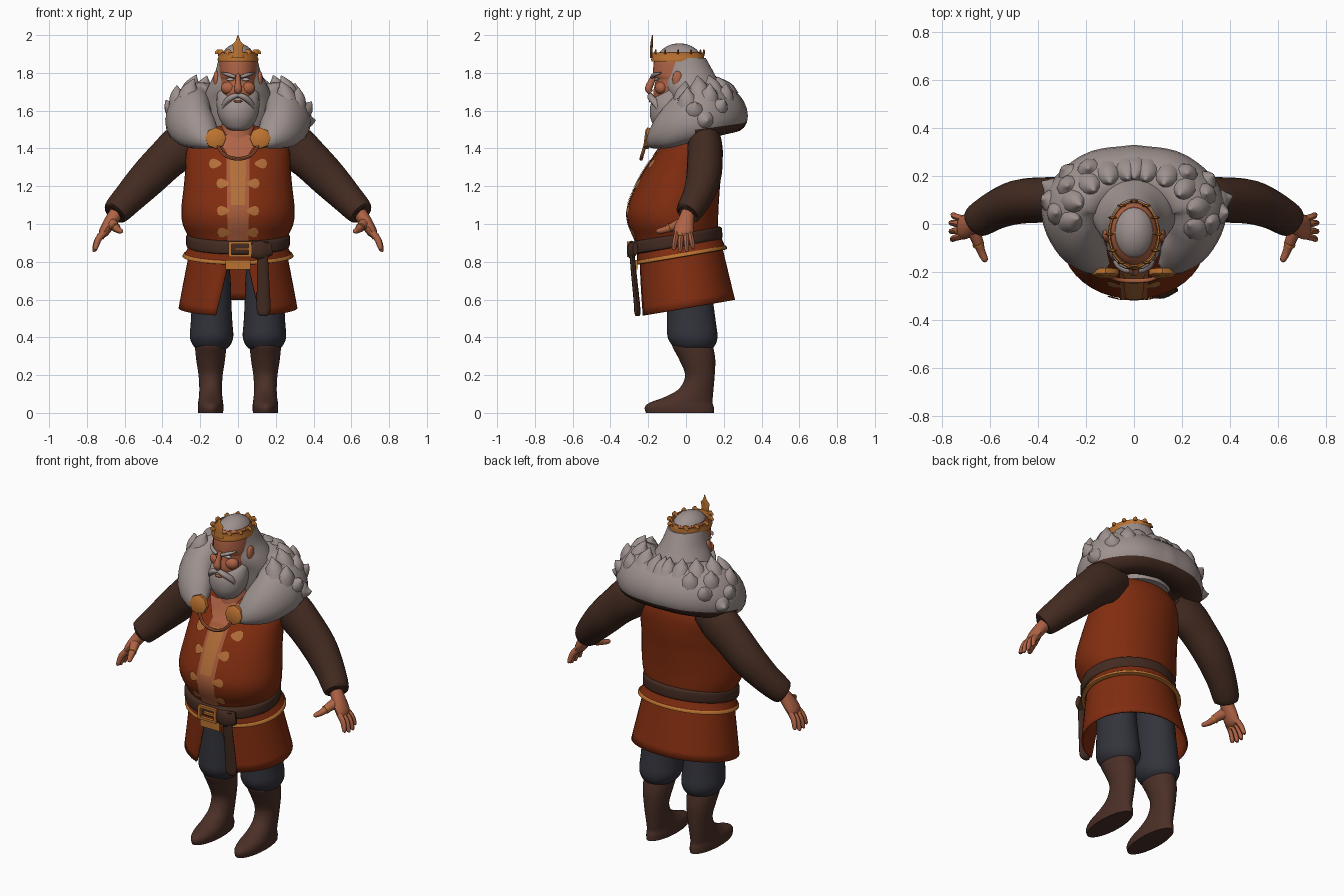
import bpy, bmesh, math
from mathutils import Vector

cube = bpy.data.objects.get("Cube")
if cube:
    bpy.data.objects.remove(cube)


def material(name, *rgb):
    m = bpy.data.materials.new(name)
    m.use_nodes = True
    m.diffuse_color = (*rgb, 1)
    bsdf = m.node_tree.nodes["Principled BSDF"]
    bsdf.inputs["Base Color"].default_value = (*rgb, 1)
    bsdf.inputs["Roughness"].default_value = 0.8
    return m


FUR = material("grey fur", .34, .285, .27)
SKIN = material("warm skin", .43, .125, .06)
GOLD = material("gold", .5, .17, .03)
ORNAMENT = material("dull gold ornament", .45, .155, .04)
DARK = material("dark brown cloth", .056, .024, .015)
LEATHER = material("boot leather", .07, .029, .02)
RED = material("rust red tunic", .22, .026, .005)
BLUE = material("slate trousers", .033, .034, .045)
PANEL = material("tan panel", .38, .105, .042)
EYE = material("pale eye", .45, .45, .5)


def spline(rows, n=5):
    """Smooth rows of numbers through every key row."""
    out = []
    for i in range(len(rows) - 1):
        a, b, c, d = (rows[max(0, min(len(rows) - 1, j))] for j in range(i - 1, i + 3))
        for k in range(n):
            t = k / n
            out.append([q + .5 * t * (r - p + t * (2*p - 5*q + 4*r - s + t * (3*(q - r) + s - p)))
                        for p, q, r, s in zip(a, b, c, d)])
    return out + [list(rows[-1])]


def loft(name, rings, mat, closed=True, caps=True, angle=45, thick=0):
    """Skin a list of point rings."""
    bm = bmesh.new()
    vs = [[bm.verts.new(p) for p in r] for r in rings]
    n = len(vs[0])
    for a, b in zip(vs, vs[1:]):
        for i in range(n if closed else n - 1):
            j = (i + 1) % n
            bm.faces.new((a[i], a[j], b[j], b[i]))
    if caps and closed:
        bm.faces.new(vs[0])
        bm.faces.new(vs[-1])
    bmesh.ops.recalc_face_normals(bm, faces=bm.faces)
    me = bpy.data.meshes.new(name)
    bm.to_mesh(me)
    bm.free()
    me.materials.append(mat)
    ob = bpy.data.objects.new(name, me)
    bpy.context.collection.objects.link(ob)
    bpy.ops.object.select_all(action='DESELECT')
    ob.select_set(True)
    bpy.context.view_layer.objects.active = ob
    bpy.ops.object.shade_smooth_by_angle(angle=math.radians(angle))
    if thick:
        ob.modifiers.new("thickness", 'SOLIDIFY').thickness = thick
    return ob


def oval(z, rx, f, b, x=0, tilt=0, gap=0, n=40):
    """Level ring from half width, front y and back y; tilt raises the back."""
    pts = []
    for i in range(n):
        t = i / (n - 1 if gap else n)
        a = -math.pi / 2 + gap + t * (2 * math.pi - 2 * gap)
        y = (f + b) / 2 + (b - f) / 2 * math.sin(a)
        pts.append(Vector((x + rx * math.cos(a), y, z + tilt * y)))
    return pts


def stack(name, rows, mat, x=0, tilt=0, n=5, **kw):
    return loft(name, [oval(*r, x=x, tilt=tilt) for r in spline(rows, n)], mat, **kw)


def tube(name, rows, mat, seg=12, n=4, angle=45):
    """Sweep along rows of x, y, z, radius across, radius in depth."""
    rows = spline(rows, n)
    pts = [Vector(r[:3]) for r in rows]
    rings = []
    for i, (p, r) in enumerate(zip(pts, rows)):
        t = (pts[min(i + 1, len(pts) - 1)] - pts[max(i - 1, 0)]).normalized()
        u = t.cross(Vector((0, 1, 0)))
        u = u.normalized() if u.length > .1 else Vector((1, 0, 0))
        v = t.cross(u)
        rings.append([p + u * r[3] * math.cos(k * math.tau / seg) + v * r[4] * math.sin(k * math.tau / seg)
                      for k in range(seg)])
    return loft(name, rings, mat, angle=angle)


def blob(name, c, r, mat):
    rings = []
    for i in range(13):
        a = math.pi * (.02 + .96 * i / 12)
        s = math.sin(a)
        rings.append(oval(c[2] - r[2] * math.cos(a), r[0] * s, c[1] - r[1] * s, c[1] + r[1] * s, c[0], n=20))
    return loft(name, rings, mat)


def box(name, c, size, mat):
    w, d, h = (v / 2 for v in size)
    corners = ((-1, -1), (1, -1), (1, 1), (-1, 1))
    return loft(name, [[Vector((c[0] + i * w, c[1] + j * d, c[2] + k * h)) for i, j in corners]
                       for k in (-1, 1)], mat)


# Torso
TORSO = [(.86, .235, -.25, .16), (.93, .262, -.275, .17), (1, .293, -.305, .17), (1.08, .3, -.31, .172),
         (1.2, .287, -.265, .18), (1.3, .278, -.21, .19), (1.4, .27, -.14, .19), (1.47, .22, -.1, .17),
         (1.53, .1, -.06, .13)]
stack("tunic_body", TORSO, RED)
DENSE = spline(TORSO)


def on_torso(x, z, lift=.007):
    for a, b in zip(DENSE, DENSE[1:]):
        if a[0] <= z <= b[0]:
            t = (z - a[0]) / (b[0] - a[0])
            rx, f, k = (p + t * (q - p) for p, q in zip(a[1:], b[1:]))
            return Vector((x, (f + k) / 2 - (k - f) / 2 * math.sqrt(1 - (x / rx) ** 2) - lift, z))


def front_band(name, w0, w1, z0, z1, mat, lift):
    rings = []
    for i in range(17):
        t = i / 16
        w = w0 + t * (w1 - w0)
        rings.append([on_torso(w * k / 4, z0 + t * (z1 - z0), lift) for k in range(-4, 5)])
    loft(name, rings, mat, closed=False)


front_band("tunic_front_panel", .055, .062, .9, 1.4, PANEL, .005)
front_band("tunic_gold_stripe", .036, .044, 1.1, 1.34, ORNAMENT, .009)
front_band("open_neck", .05, .125, 1.36, 1.47, SKIN, .009)
for s, side in ((1, "left"), (-1, "right")):
    for x, z in ((.12, 1.32), (.08, 1.215), (.078, 1.07), (.075, .955)):
        leaf = []
        for k in range(10):
            a = k * math.tau / 10
            leaf.append(on_torso(s * (x + .034 * math.cos(a)), z + (.024 + .012 * math.cos(a)) * math.sin(a)))
        mid = on_torso(s * x, z, .008)
        loft(side + "_leaf_ornament", [leaf, [mid + (p - mid) * .3 for p in leaf]], ORNAMENT)

# Skirt, waist flap and belt, all raised towards the back
TILT = .17
skirt = []
for i in range(9):
    t = i / 8
    skirt.append(oval(.9 - .345 * t, .25 + .065 * t, -.25 + .002 * t, .18 + .08 * t, tilt=TILT, gap=.16 + .23 * t))
loft("split_skirt", skirt, RED, closed=False, thick=.01)
stack("waist_flap", [(.95, .25, -.262, .175), (.89, .262, -.26, .19), (.836, .288, -.258, .212)],
      RED, tilt=TILT, caps=False)
stack("flap_gold_trim", [(.85, .284, -.26, .209), (.846, .289, -.264, .214), (.831, .293, -.264, .217),
                         (.828, .27, -.25, .198)], GOLD, tilt=TILT, caps=False, n=2)
stack("belt", [(.885, .25, -.26, .17), (.89, .272, -.285, .19), (.92, .275, -.29, .192),
               (.95, .272, -.285, .188), (.957, .25, -.26, .17)], DARK, tilt=TILT, n=3)
box("front_gold_hem", (0, -.262, .785), (.13, .012, .05), GOLD)
for z in (.832, .9):
    box("buckle_bar", (.01, -.302, z), (.12, .02, .014), GOLD)
for x in (-.043, .063):
    box("buckle_side", (x, -.302, .866), (.016, .02, .08), GOLD)
box("buckle_pin", (.02, -.303, .868), (.07, .018, .012), GOLD)
tube("belt_tail", [(.125, -.285, .9, .034, .012), (.13, -.282, .8, .03, .014), (.135, -.262, .6, .036, .016),
                   (.135, -.257, .53, .034, .016), (.135, -.256, .512, .015, .008)], DARK)
tube("belt_loop", [(.07, -.292, .866, .04, .014), (.12, -.29, .862, .05, .02), (.175, -.268, .87, .036, .014)], DARK)

for s, side in ((1, "left"), (-1, "right")):
    # Leg and boot
    stack(side + "_trouser_leg", [(.335, .075, -.05, .13), (.36, .1, -.075, .155), (.405, .115, -.098, .167),
                                  (.48, .11, -.1, .158), (.6, .104, -.1, .142), (.72, .1, -.1, .125),
                                  (.88, .085, -.1, .08)], BLUE, x=s * .14)
    stack(side + "_boot", [(0, .066, -.212, .148), (.03, .068, -.218, .147), (.055, .066, -.19, .14),
                           (.085, .062, -.11, .142), (.13, .06, -.035, .146), (.2, .064, -.005, .152),
                           (.28, .076, -.035, .155), (.345, .082, -.07, .145), (.362, .076, -.072, .138)],
          LEATHER, x=s * .145)

    # Sleeve
    tube(side + "_sleeve", [(s * .2, .085, 1.46, .09, .085), (s * .29, .1, 1.415, .118, .092),
                            (s * .38, .1, 1.34, .108, .094), (s * .48, .092, 1.24, .1, .092),
                            (s * .575, .058, 1.14, .085, .08), (s * .65, .012, 1.06, .07, .068),
                            (s * .647, .012, 1.063, .04, .04)], DARK, seg=20)

    # Hand: palm, fingers, thumb and rings
    tube(side + "_palm", [(s * .62, .02, 1.09, .037, .036), (s * .66, .004, 1.035, .036, .04),
                          (s * .69, -.008, .99, .032, .05), (s * .713, -.014, .952, .026, .05),
                          (s * .726, -.014, .932, .012, .036)], SKIN)
    for y, spread, reach in ((-.048, -.016, .9), (-.025, -.006, 1), (-.001, .006, 1), (.02, .018, .85)):
        tube(side + "_finger", [(s * .705, y, .96, .017, .014), (s * (.707 + .036 * reach), y + spread * .5,
                                 .96 - .045 * reach, .017, .014),
                                (s * (.707 + .053 * reach), y + spread, .96 - .098 * reach, .012, .011),
                                (s * (.707 + .054 * reach), y + spread, .96 - .105 * reach, .004, .004)], SKIN, seg=8)
    tube(side + "_thumb", [(s * .675, -.015, 1.005, .034, .03), (s * .655, -.06, .99, .026, .024),
                           (s * .637, -.11, .97, .018, .018), (s * .62, -.148, .962, .013, .013),
                           (s * .616, -.158, .96, .004, .004)], SKIN, seg=10)
    tube(side + "_finger_ring", [(s * .723, -.03, .94, .021, .018), (s * .73, -.031, .93, .021, .018)], GOLD)
    tube(side + "_thumb_ring", [(s * .649, -.08, .983, .025, .025), (s * .645, -.09, .979, .024, .024)], GOLD)

    # Clasp disc
    tube(side + "_clasp", [(s * .118, -.19, 1.452, .056, .056), (s * .118, -.212, 1.455, .056, .056),
                           (s * .118, -.22, 1.456, .042, .042)], GOLD, seg=8, n=1)

    # Face details
    blob(side + "_ear", (s * .115, -.045, 1.765), (.016, .028, .045), SKIN)
    blob(side + "_eye", (s * .042, -.156, 1.765), (.02, .012, .008), EYE)
    tube(side + "_eyebrow", [(s * .014, -.18, 1.778, .008, .01), (s * .05, -.168, 1.79, .01, .011),
                             (s * .085, -.132, 1.8, .004, .005)], FUR)
    blob(side + "_cheek", (s * .045, -.13, 1.72), (.046, .034, .036), SKIN)
    tube(side + "_moustache", [(0, -.188, 1.683, .012, .013), (s * .035, -.186, 1.67, .016, .018),
                               (s * .07, -.16, 1.638, .014, .018), (s * .085, -.145, 1.6, .003, .004)], FUR)

tube("clasp_chain", [(-.11, -.215, 1.42, .009, .009), (-.07, -.232, 1.365, .009, .009),
                     (0, -.237, 1.345, .01, .01), (.07, -.232, 1.365, .009, .009), (.11, -.215, 1.42, .009, .009)],
     PANEL, seg=8)

# Head, hair and beard
stack("neck", [(1.38, .12, -.13, .1), (1.48, .095, -.115, .08), (1.62, .08, -.1, .07)], SKIN)
stack("head", [(1.58, .07, -.14, .04), (1.68, .092, -.172, .08), (1.74, .098, -.165, .09), (1.765, .099, -.162, .09),
               (1.79, .1, -.174, .09), (1.87, .099, -.168, .09), (1.91, .08, -.14, .07)], SKIN)
blob("hair_top", (0, -.035, 1.855), (.094, .124, .102), FUR)
stack("long_hair", [(1.48, .15, -.05, .2), (1.56, .178, -.07, .215), (1.65, .184, -.09, .215), (1.72, .162, -.12, .19),
                    (1.8, .122, -.13, .148), (1.88, .102, -.14, .104)], FUR)
stack("beard", [(1.495, .03, -.14, -.06), (1.51, .065, -.165, -.04), (1.56, .1, -.188, 0), (1.62, .113, -.19, .02),
                (1.67, .112, -.168, .03), (1.72, .109, -.11, .03), (1.78, .105, -.08, .02)], FUR)
tube("nose", [(0, -.165, 1.79, .012, .014), (0, -.185, 1.75, .014, .018), (0, -.198, 1.715, .022, .019),
              (0, -.185, 1.695, .014, .014)], SKIN)
blob("lower_lip", (0, -.186, 1.65), (.024, .01, .007), PANEL)

# Crown
stack("crown_band", [(1.862, .094, -.17, .088), (1.86, .106, -.182, .096), (1.872, .109, -.185, .099),
                     (1.882, .104, -.181, .096), (1.908, .106, -.183, .098), (1.908, .099, -.176, .091),
                     (1.865, .094, -.17, .088)], GOLD, n=1, caps=False)
for k, p in enumerate(oval(1.9, .103, -.179, .095, n=12)):
    if k:
        tube("crown_scallop", [(p.x, p.y, 1.9, .02, .007), (p.x, p.y, 1.912, .018, .006),
                               (p.x, p.y, 1.924, .007, .004)], GOLD, seg=6, n=1)
tube("crown_front_spike", [(0, -.184, 1.88, .034, .007), (0, -.184, 1.92, .024, .007), (0, -.182, 1.95, .03, .007),
                           (0, -.18, 1.97, .012, .006), (0, -.178, 2, .002, .002)], GOLD, seg=8, n=1)

# Fur collar: a horseshoe whose oval section leans in towards the neck
half = [(.03, .215, 1.61, .105, .125), (.16, .18, 1.61, .115, .135), (.26, .07, 1.595, .118, .15),
        (.235, -.06, 1.545, .1, .14), (.165, -.145, 1.485, .07, .085), (.115, -.185, 1.435, .025, .03)]
path = spline([(-r[0], *r[1:]) for r in reversed(half)] + half, 5)


def collar_point(i, a, grow=1):
    p, q = Vector(path[max(i - 1, 0)][:3]), Vector(path[min(i + 1, len(path) - 1)][:3])
    out = Vector((p.y - q.y, q.x - p.x, 0)).normalized()
    x, y, z, w, h = path[i]
    return Vector((x, y, z)) + grow * (out * w * (math.cos(a) - .32 * math.sin(a)) + Vector((0, 0, h * math.sin(a))))


collar = loft("fur_collar", [[collar_point(i, k * math.tau / 20) for k in range(20)] for i in range(len(path))], FUR)
collar.data.materials.append(DARK)
for f in collar.data.polygons:
    if f.normal.z < -.35 and f.center.y > .03:
        f.material_index = 1

# Pointed fur tufts along the upper ridge and the outer sides
mid = len(path) // 2
for height, steps in ((1.35, (0, 3, 6, 9, 12, 15)), (.75, (8, 11, 14)), (.2, (10, 13)), (-.35, (12,))):
    for step in steps:
        for i in {mid + step, mid - step}:
            rows = [(*collar_point(i, height + lean, g), r, r)
                    for g, r, lean in ((.6, .062, -.1), (.92, .046, 0), (1.1, .024, .05), (1.28, .002, .12))]
            tube("fur_tuft", rows, FUR, seg=10, n=2, angle=70)
